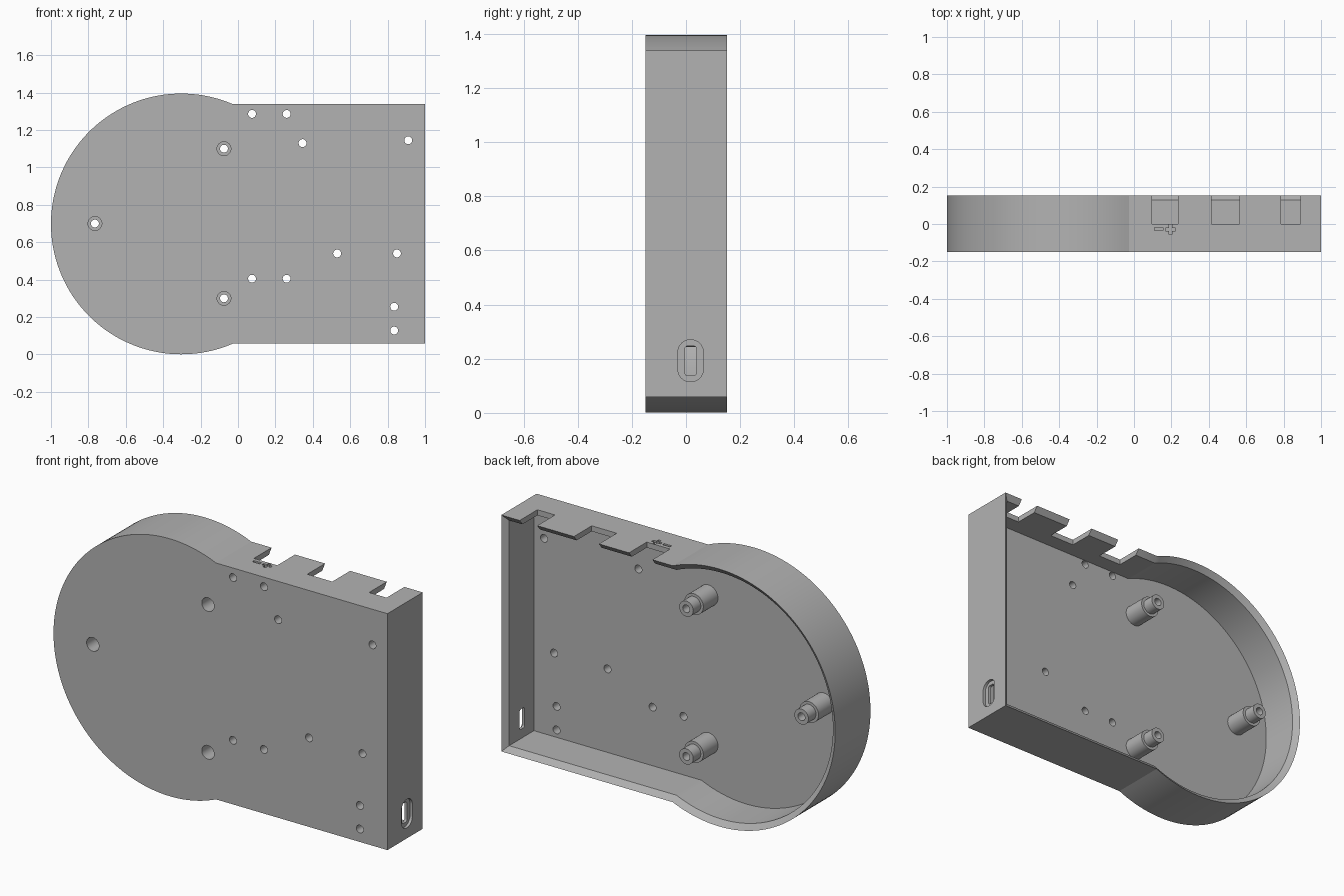
import bpy, bmesh, math
from mathutils import Vector

if "Cube" in bpy.data.objects:
    bpy.data.objects.remove(bpy.data.objects["Cube"], do_unlink=True)

grey = bpy.data.materials.new("plain grey")
grey.use_nodes = True
colour = (0.45, 0.45, 0.45, 1)
grey.diffuse_color = colour
grey.node_tree.nodes["Principled BSDF"].inputs["Base Color"].default_value = colour

FRONT, FLOOR, CHAMFER, BACK = -0.15, -0.085, 0.128, 0.152
WALL = 0.03
CX, CZ, RADIUS = -0.303, 0.698, 0.697


def make_object(name, bm):
    bmesh.ops.recalc_face_normals(bm, faces=bm.faces)
    mesh = bpy.data.meshes.new(name)
    bm.to_mesh(mesh)
    bm.free()
    mesh.materials.append(grey)
    ob = bpy.data.objects.new(name, mesh)
    bpy.context.collection.objects.link(ob)
    return ob


def activate(ob):
    bpy.ops.object.select_all(action='DESELECT')
    ob.select_set(True)
    bpy.context.view_layer.objects.active = ob


def loft(bm, rings, closed=False):
    loops = [[bm.verts.new(p) for p in ring] for ring in rings]
    pairs = list(zip(loops, loops[1:]))
    if closed:
        pairs.append((loops[-1], loops[0]))
    for a, b in pairs:
        for i in range(len(a)):
            j = (i + 1) % len(a)
            bm.faces.new((a[i], a[j], b[j], b[i]))
    if not closed:
        bm.faces.new(loops[0])
        bm.faces.new(loops[-1])


def prism(bm, points, axis, lo, hi):
    def place(p, t):
        v = list(p)
        v.insert("xyz".index(axis), t)
        return Vector(v)
    loft(bm, [[place(p, t) for p in points] for t in (lo, hi)])


def circle(x, z, r, n=32):
    return [(x + r * math.cos(math.tau * i / n), z + r * math.sin(math.tau * i / n))
            for i in range(n)]


def rect(x0, x1, y0, y1):
    return [(x0, y0), (x1, y0), (x1, y1), (x0, y1)]


def rounded(x0, x1, y0, y1, r, n=8):
    pts = []
    corners = [(x1 - r, y1 - r), (x0 + r, y1 - r), (x0 + r, y0 + r), (x1 - r, y0 + r)]
    for k, (cx, cy) in enumerate(corners):
        for i in range(n + 1):
            a = math.pi / 2 * (k + i / n)
            pts.append((cx + r * math.cos(a), cy + r * math.sin(a)))
    return pts


def cross(x, y, s, w):
    pts = []
    for k in range(4):
        c, d = round(math.cos(k * math.pi / 2)), round(math.sin(k * math.pi / 2))
        pts += [(x + c * a - d * b, y + d * a + c * b) for a, b in ((s, -w), (s, w), (w, w))]
    return pts


# Round drum merging into a square-ended housing
def outline(y, inset=0.0, n=96):
    r, half, right = RADIUS - inset, 0.64 - inset, 1 - inset
    start = math.asin(half / r)
    pts = []
    for i in range(n + 1):
        a = start + (math.tau - 2 * start) * i / n
        pts.append((CX + r * math.cos(a), y, CZ + r * math.sin(a)))
    return pts + [(right, y, CZ - half), (right, y, CZ + half)]


# Open tray with a bevelled inner rim
bm = bmesh.new()
loft(bm, [outline(FRONT), outline(BACK), outline(CHAMFER, WALL), outline(FLOOR, WALL)])
housing = make_object("housing", bm)

posts = [(-0.075, 1.10), (-0.765, 0.70), (-0.075, 0.30)]
screw_holes = [(0.075, 1.286), (0.26, 1.286), (0.345, 1.13), (0.91, 1.145),
               (0.53, 0.54), (0.85, 0.54), (0.075, 0.405), (0.26, 0.405),
               (0.835, 0.255), (0.835, 0.128)]

# Screw and post holes through the floor
bm = bmesh.new()
for x, z in screw_holes:
    prism(bm, circle(x, z, 0.021), "y", -0.2, FLOOR + 0.02)
for x, z in posts:
    prism(bm, circle(x, z, 0.037), "y", -0.2, FLOOR + 0.02)
holes = make_object("hole_cutter", bm)

# Rim notches, polarity grooves and socket recess
bm = bmesh.new()
for x0, x1 in [(0.095, 0.235), (0.415, 0.565), (0.785, 0.89)]:
    prism(bm, rect(x0, x1, 0, 0.2), "z", 1.25, 1.4)
prism(bm, rect(0.11, 0.155, -0.035, -0.02), "z", 1.328, 1.4)
prism(bm, cross(0.195, -0.029, 0.026, 0.008), "z", 1.328, 1.4)
prism(bm, rounded(-0.03, 0.064, 0.115, 0.27, 0.046), "x", 0.985, 1.1)
details = make_object("detail_cutter", bm)

# Socket slot through the end wall
bm = bmesh.new()
prism(bm, rounded(-0.004, 0.038, 0.138, 0.247, 0.01), "x", 0.9, 1.1)
slot = make_object("slot_cutter", bm)

for cutter in (holes, details, slot):
    cutter.hide_render = True
    activate(housing)
    mod = housing.modifiers.new("cut", 'BOOLEAN')
    mod.operation = 'DIFFERENCE'
    mod.solver = 'EXACT'
    mod.object = cutter
    bpy.ops.object.modifier_apply(modifier=mod.name)
    bpy.data.objects.remove(cutter, do_unlink=True)
activate(housing)
bpy.ops.object.shade_smooth_by_angle(angle=math.radians(20))

# Stepped hollow mounting posts
profile = [(0.037, FLOOR - 0.001), (0.057, FLOOR - 0.001), (0.057, 0.04), (0.042, 0.04),
           (0.042, 0.105), (0.021, 0.105), (0.021, 0.03), (0.037, 0.03)]
for name, (x, z) in zip(("upper_post", "side_post", "lower_post"), posts):
    bm = bmesh.new()
    loft(bm, [[(px, y, pz) for px, pz in circle(x, z, r)] for r, y in profile], closed=True)
    post = make_object(name, bm)
    activate(post)
    bpy.ops.object.shade_smooth_by_angle(angle=math.radians(30))
